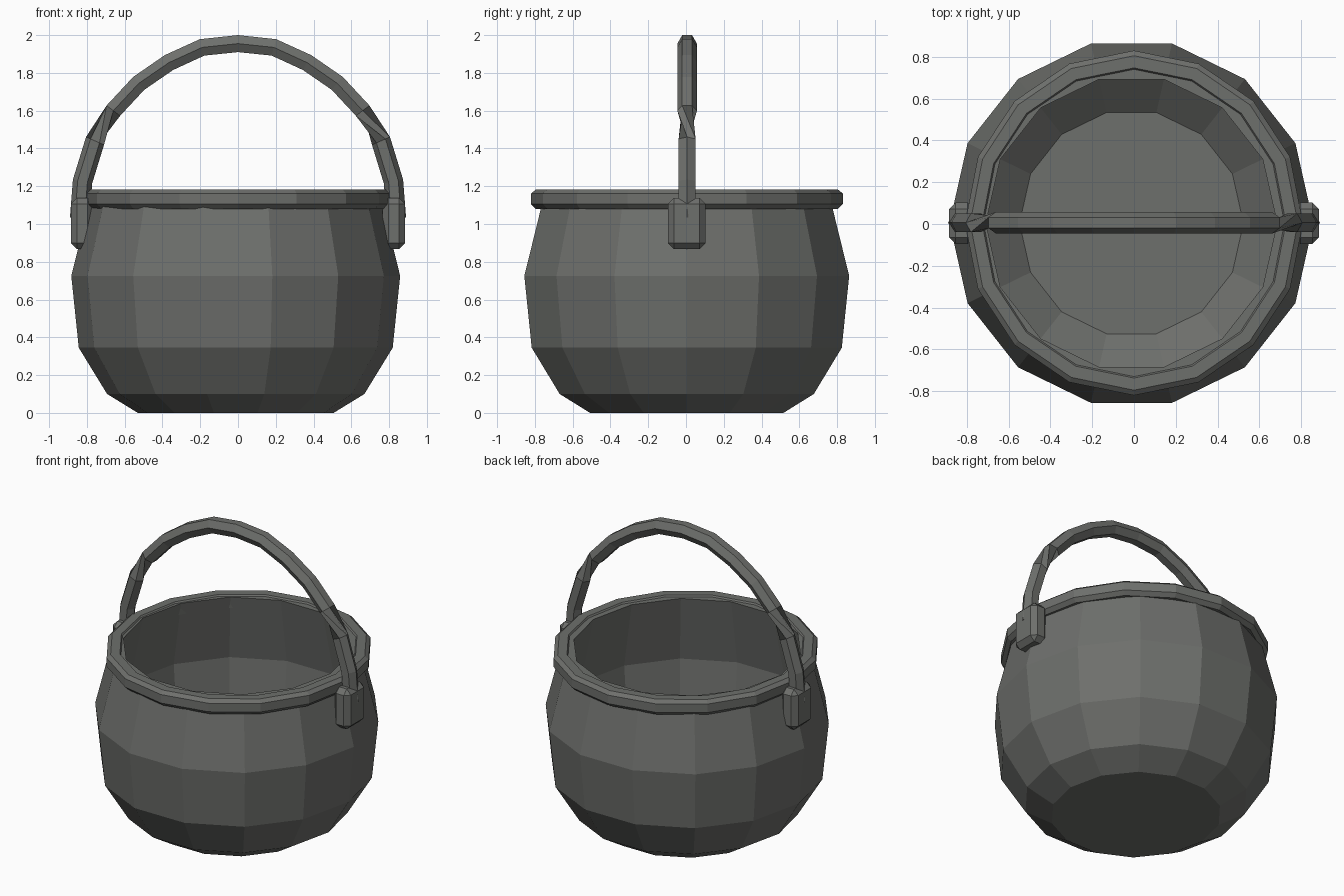
import bpy, bmesh
from math import sin, cos, pi, radians
from mathutils import Vector

if "Cube" in bpy.data.objects:
    bpy.data.objects.remove(bpy.data.objects["Cube"])

# Dark iron
iron = bpy.data.materials.new("dark_iron")
iron.diffuse_color = (0.155, 0.16, 0.15, 1)
iron.use_nodes = True
iron.node_tree.nodes["Principled BSDF"].inputs["Base Color"].default_value = iron.diffuse_color


def finish(bm, name):
    """Turn a bmesh into a named, dark object."""
    bmesh.ops.recalc_face_normals(bm, faces=bm.faces)
    me = bpy.data.meshes.new(name)
    bm.to_mesh(me)
    bm.free()
    me.materials.append(iron)
    ob = bpy.data.objects.new(name, me)
    bpy.context.collection.objects.link(ob)


def loft(name, rings, loop=False):
    """Skin a list of equal-sized point rings; cap the ends unless looped."""
    bm = bmesh.new()
    vr = [[bm.verts.new(p) for p in ring] for ring in rings]
    n = len(vr[0])
    pairs = list(zip(vr, vr[1:])) + ([(vr[-1], vr[0])] if loop else [])
    for a, b in pairs:
        for i in range(n):
            j = (i + 1) % n
            bm.faces.new((a[i], a[j], b[j], b[i]))
    if not loop:
        bm.faces.new(vr[0])
        bm.faces.new(vr[-1])
    finish(bm, name)


def lathe(name, profile, sides, cx=0.0, cy=0.0, squash=1.0, loop=False):
    """Spin an (r, z) profile around z with a low side count."""
    angles = [2 * pi * i / sides for i in range(sides)]
    loft(name, [[(cx + squash * r * cos(a), cy + r * sin(a), z) for a in angles]
                for r, z in profile], loop)


# Pot body: bulging outside, over the lip, then down the inside to the floor
lathe("pot_body", [(0.525, 0), (0.69, 0.10), (0.842, 0.345), (0.882, 0.725),
                   (0.79, 1.09), (0.765, 1.172), (0.706, 1.172),
                   (0.80, 0.725), (0.76, 0.36), (0.543, 0.18)],
      14, cx=-0.012, cy=0.004, squash=0.987)

# Rim: chamfered ring around the lip
lathe("rim", [(0.80, 1.08), (0.825, 1.105), (0.825, 1.162), (0.80, 1.182),
              (0.742, 1.182), (0.73, 1.165), (0.74, 1.09)],
      16, cy=0.005, squash=0.98, loop=True)

# Lugs: chamfered blocks holding the handle ends
for side, label in ((-1, "left"), (1, "right")):
    bm = bmesh.new()
    bmesh.ops.create_cube(bm, size=1)
    for v in bm.verts:
        v.co = Vector((v.co.x * 0.12 + side * 0.825, v.co.y * 0.20 + 0.004,
                       v.co.z * 0.27 + 1.003))
    bmesh.ops.bevel(bm, geom=bm.edges[:], offset=0.032, segments=1,
                    affect='EDGES', profile=0.5)
    finish(bm, label + "_lug")

# Handle: hexagonal bar along an arch, given a quarter twist near the ends
half = [(0.19, 1.935), (0.365, 1.855), (0.525, 1.745), (0.66, 1.60),
        (0.757, 1.44), (0.823, 1.225), (0.838, 1.03)]
path = [(-x, z) for x, z in reversed(half)] + [(0, 1.955)] + half
rings = []
for i, (x, z) in enumerate(path):
    x0, z0 = path[max(i - 1, 0)]
    x1, z1 = path[min(i + 1, len(path) - 1)]
    t = Vector((x1 - x0, 0, z1 - z0)).normalized()
    out = Vector((-t.z, 0, t.x))
    twist = radians(90) if z < 1.5 else 0
    if x > 0:
        twist = -twist
    rings.append([Vector((x, 0.006, z))
                  + 0.052 * (cos(k * pi / 3 + twist) * Vector((0, 1, 0))
                             + sin(k * pi / 3 + twist) * out)
                  for k in range(6)])
loft("handle", rings)
